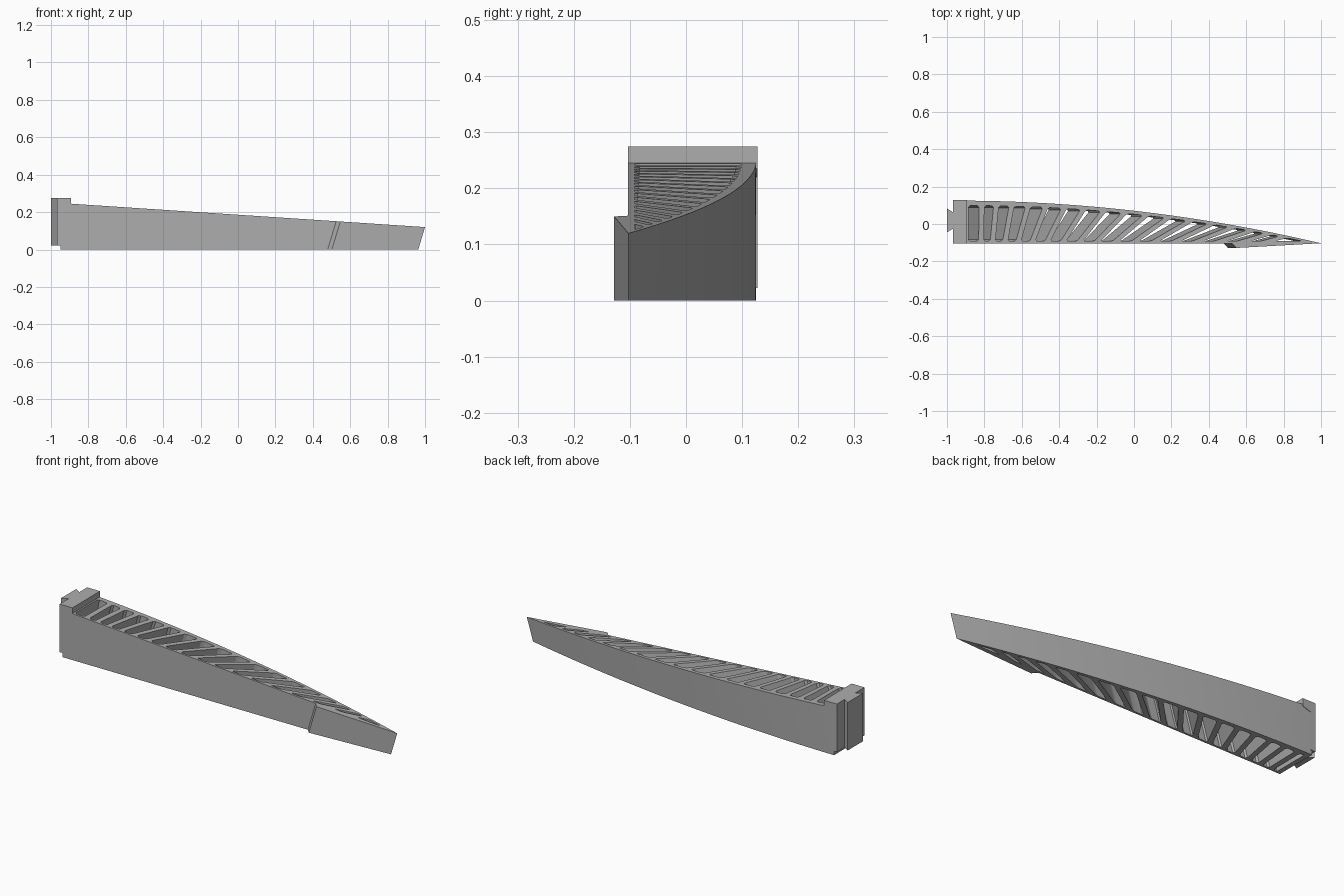
import bpy, bmesh, math
from mathutils import Vector

cube = bpy.data.objects.get("Cube")
if cube:
    bpy.data.objects.remove(cube)

grey = bpy.data.materials.new("plain_grey")
grey.use_nodes = True
colour = (0.42, 0.42, 0.42, 1)
grey.diffuse_color = colour
grey.node_tree.nodes["Principled BSDF"].inputs["Base Color"].default_value = colour

LEFT, FRONT, LEAN = -0.95, -0.103, 0.3
SLOT_FRONT = -0.092


def finish(bm, name):
    bmesh.ops.recalc_face_normals(bm, faces=bm.faces)
    mesh = bpy.data.meshes.new(name)
    bm.to_mesh(mesh)
    bm.free()
    mesh.materials.append(grey)
    obj = bpy.data.objects.new(name, mesh)
    bpy.context.collection.objects.link(obj)
    return obj


def prism(name, points, offset):
    """Extrude a closed flat outline along an offset."""
    bm = bmesh.new()
    face = bm.faces.new([bm.verts.new(p) for p in points])
    new = bmesh.ops.extrude_face_region(bm, geom=[face], use_keep_orig=True)["geom"]
    bmesh.ops.translate(bm, vec=offset, verts=[v for v in new if isinstance(v, bmesh.types.BMVert)])
    return finish(bm, name)


def top_z(x):
    return 0.186 - 0.066 * x


def back(x):
    return 0.125 - 0.228 * ((x - LEFT) / (1 - LEFT)) ** 2


def inner(x):
    return back(x) - (0.027 - 0.017 * (x - LEFT) / (1 - LEFT))


def hit(x, angle):
    """Where a rib edge starting at the front wall meets the back wall."""
    low, high = 0.0, 1.0
    for _ in range(40):
        d = (low + high) / 2
        if SLOT_FRONT + d * math.cos(angle) < inner(x + d * math.sin(angle)):
            low = d
        else:
            high = d
    return Vector((x + low * math.sin(angle), SLOT_FRONT + low * math.cos(angle)))


def cut_corners(points, size=0.009):
    result = []
    for i, p in enumerate(points):
        for q in (points[i - 1], points[(i + 1) % len(points)]):
            edge = q - p
            result.append(p + edge.normalized() * min(size, edge.length * 0.25))
    return result


# Rib positions along the front wall, fanning over towards the tip
ribs = []
x = -0.817
for k in range(17):
    u = min(1, (x + 0.83) / 1.6)
    angle = math.radians(75) * math.sin(math.pi / 2 * u)
    ribs.append((x, angle, (0.028 - 0.008 * u) / 2 / math.cos(angle)))
    x += 0.062 + 0.0045 * k

# Slots between neighbouring ribs
slots = []
start, start_angle = -0.885, 0.0
for x, angle, half in ribs:
    slots.append([Vector((start, SLOT_FRONT)), Vector((x - half, SLOT_FRONT)),
                  hit(x - half, angle), hit(start, start_angle)])
    start, start_angle = x + half, angle
slots.append([Vector((start, SLOT_FRONT)), Vector((0.9, SLOT_FRONT)), hit(start, start_angle)])

# Plan outline: curved back, flat front with a raised tip plate
steps = 24
outline = [Vector((LEFT, FRONT)), Vector((0.525, FRONT)), Vector((0.547, -0.128))]
for i in range(steps + 1):
    x = 1 + (LEFT - 1) * i / steps
    outline.append(Vector((x, back(x))))

# Ribbed blade, leaning towards the tip as it rises
bm = bmesh.new()
top_edges, bottom_edges = [], []
loops = [(outline, LEFT)] + [(cut_corners(s), -0.925) for s in slots]
for points, limit in loops:
    top = [bm.verts.new((p.x, p.y, top_z(p.x))) for p in points]
    bottom = [bm.verts.new((max(limit, p.x - LEAN * top_z(p.x)), p.y, 0)) for p in points]
    for i in range(len(points)):
        j = (i + 1) % len(points)
        bm.faces.new((bottom[i], bottom[j], top[j], top[i]))
        top_edges.append(bm.edges.get((top[i], top[j])))
        bottom_edges.append(bm.edges.get((bottom[i], bottom[j])))
for edges in (top_edges, bottom_edges):
    bmesh.ops.triangle_fill(bm, edges=edges, use_beauty=True, use_dissolve=False)
blade = finish(bm, "ribbed_blade")

# Root block with a lip over the top of the blade
profile = [(-0.968, 0.022), (-0.94, 0.022), (-0.94, 0.22), (-0.893, 0.235),
           (-0.893, 0.275), (-0.968, 0.275)]
prism("root_block", [(x, FRONT, z) for x, z in profile], (0, 0.23, 0))

# Dovetail that widens outwards from the block
plan = [(-1, -0.045), (-0.96, -0.02), (-0.96, 0.058), (-1, 0.083)]
prism("dovetail", [(x, y, 0.022) for x, y in plan], (0, 0, 0.253))

bpy.ops.object.select_all(action='DESELECT')
blade.select_set(True)
bpy.context.view_layer.objects.active = blade
bpy.ops.object.shade_smooth_by_angle(angle=math.radians(20))
